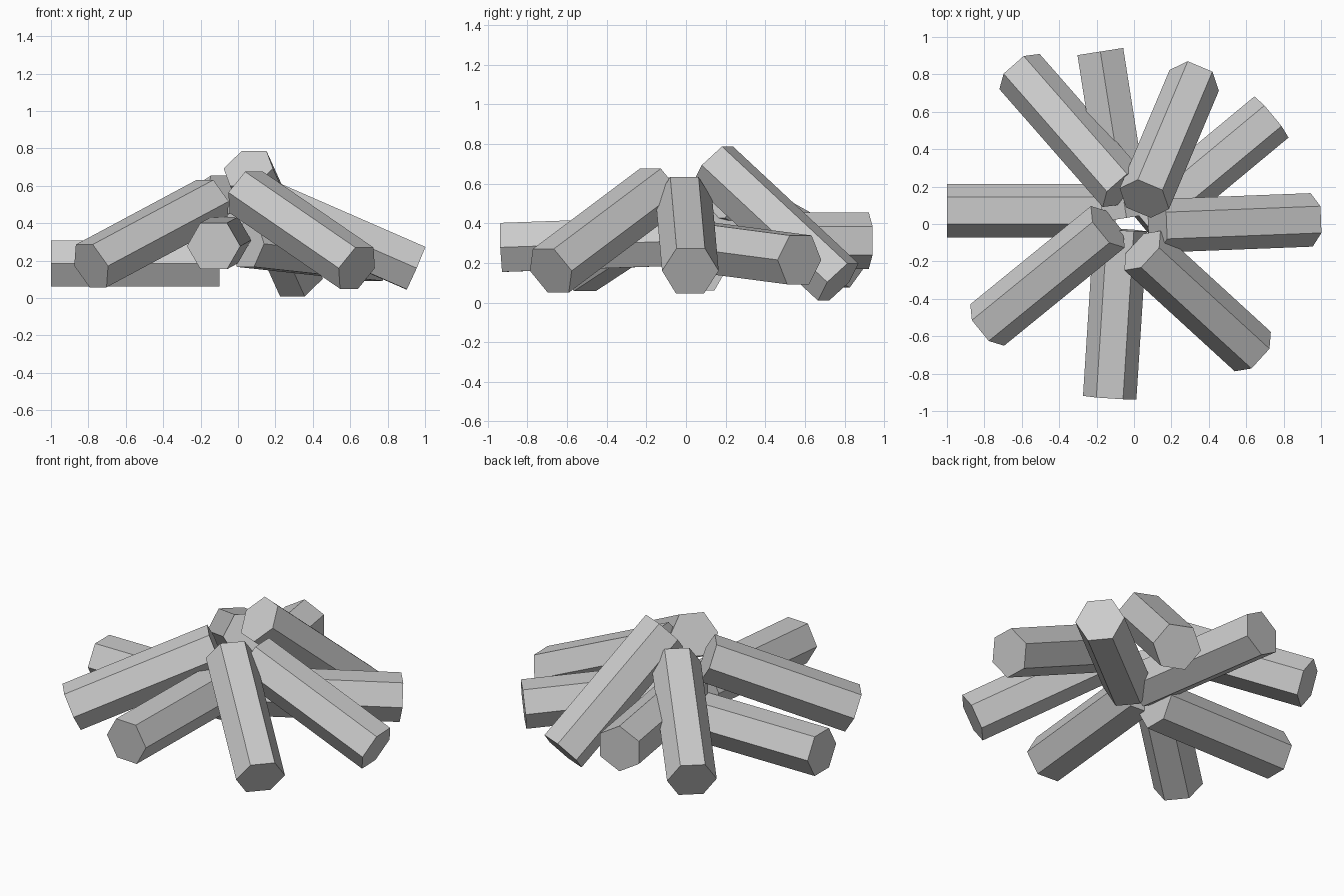
import bpy, bmesh, math
from mathutils import Vector

if "Cube" in bpy.data.objects:
    bpy.data.objects.remove(bpy.data.objects["Cube"])

RADIUS = 0.143


def log(name, outer, inner, roll=0):
    """Hexagonal log between two end centres; corners point sideways at roll 0."""
    a, b = Vector(outer), Vector(inner)
    axis = (b - a).normalized()
    side = axis.cross(Vector((0, 0, 1))).normalized()
    up = side.cross(axis)
    bm = bmesh.new()
    rings = []
    for centre in (a, b):
        ring = []
        for i in range(6):
            t = math.radians(60 * i + roll)
            ring.append(bm.verts.new(centre + RADIUS * (math.cos(t) * side + math.sin(t) * up)))
        rings.append(ring)
        bm.faces.new(ring)
    for i in range(6):
        j = (i + 1) % 6
        bm.faces.new((rings[0][i], rings[0][j], rings[1][j], rings[1][i]))
    bmesh.ops.recalc_face_normals(bm, faces=bm.faces)
    mesh = bpy.data.meshes.new(name)
    bm.to_mesh(mesh)
    bm.free()
    bpy.context.collection.objects.link(bpy.data.objects.new(name, mesh))


# Lower layer: nearly flat logs
log("lower_log_left", (-1.0, 0.072, 0.185), (-0.1, 0.072, 0.185))
log("lower_log_back", (-0.18, 0.922, 0.312), (-0.04, 0.033, 0.312), roll=30)
log("lower_log_front", (-0.13, -0.928, 0.278), (-0.072, -0.03, 0.31))
log("lower_log_back_right", (0.735, 0.572, 0.215), (0.048, 0.002, 0.29))

# Upper layer: logs leaning inward on the pile
log("leaning_log_back_left", (-0.612, 0.815, 0.19), (-0.06, 0.185, 0.54))
log("leaning_log_front_left", (-0.785, -0.54, 0.172), (-0.14, -0.015, 0.517))
log("leaning_log_right", (0.95, 0.022, 0.16), (0.125, -0.01, 0.52))
log("leaning_log_front_right", (0.635, -0.682, 0.16), (0.045, -0.142, 0.565))

# Steepest log on top
log("top_log", (0.322, 0.768, 0.103), (0.055, 0.135, 0.693))
